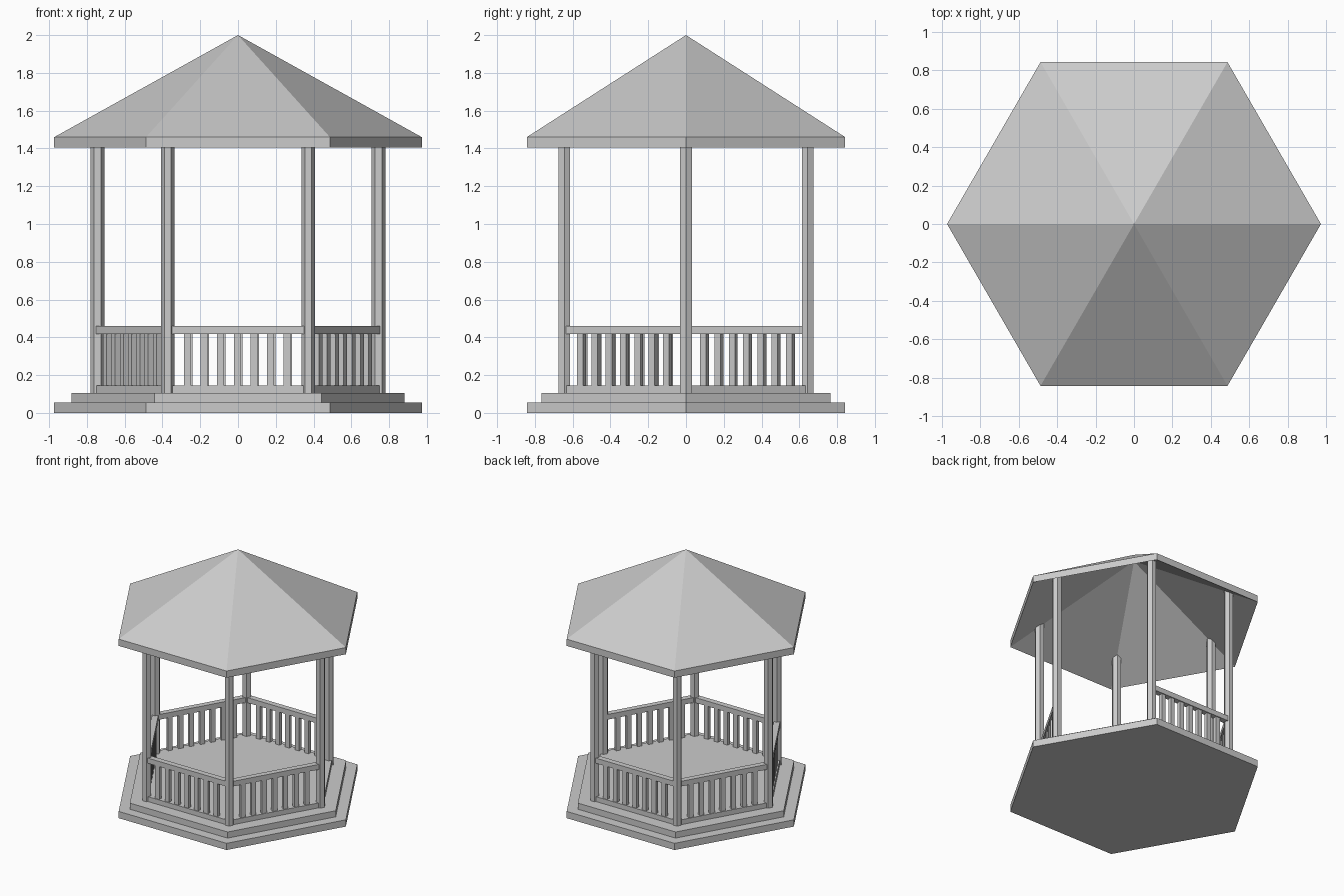
import bpy, bmesh
from math import cos, sin, radians, sqrt
from mathutils import Matrix

cube = bpy.data.objects.get("Cube")
if cube:
    bpy.data.objects.remove(cube, do_unlink=True)

paint = bpy.data.materials.new("light_grey")
paint.use_nodes = True
GREY = (0.6, 0.6, 0.6, 1)
paint.diffuse_color = GREY
paint.node_tree.nodes["Principled BSDF"].inputs["Base Color"].default_value = GREY

EAVE_R, RIM_Z, EAVE_Z, APEX_Z = 0.973, 1.405, 1.46, 2.0
CEILING_Z = APEX_Z - (EAVE_Z - RIM_Z)
POST_R, POST_RING = 0.036, 0.744
STEP_Z, FLOOR_Z = 0.105, 0.145


def finish(name, bm):
    bmesh.ops.recalc_face_normals(bm, faces=bm.faces)
    mesh = bpy.data.meshes.new(name)
    bm.to_mesh(mesh)
    bm.free()
    mesh.materials.append(paint)
    obj = bpy.data.objects.new(name, mesh)
    bpy.context.collection.objects.link(obj)


def hexagon(bm, radius, z, center=(0, 0)):
    return [bm.verts.new((center[0] + radius * cos(radians(60 * i)),
                          center[1] + radius * sin(radians(60 * i)), z)) for i in range(6)]


def bridge(bm, low, high):
    for i in range(6):
        j = (i + 1) % 6
        bm.faces.new((low[i], low[j], high[j], high[i]))


def cone(bm, ring, z):
    tip = bm.verts.new((0, 0, z))
    for i in range(6):
        bm.faces.new((ring[i], ring[(i + 1) % 6], tip))


def hex_prism(bm, radius, z0, z1, center=(0, 0)):
    low, high = hexagon(bm, radius, z0, center), hexagon(bm, radius, z1, center)
    bridge(bm, low, high)
    bm.faces.new(low)
    bm.faces.new(high)
    return high


def box(bm, size, center, turn):
    bmesh.ops.create_cube(bm, size=1, matrix=turn @ Matrix.Translation(center)
                          @ Matrix.Diagonal((*size, 1)))


def ceiling_height(co):
    # height of the sloping ceiling above a point on the plan
    reach = max(co.x * cos(radians(a)) + co.y * sin(radians(a)) for a in range(30, 390, 60))
    return CEILING_Z - (CEILING_Z - RIM_Z) * reach / (EAVE_R * sqrt(3) / 2)


# Stepped base and raised floor
for name, radius, z0, z1 in (("lower_step", EAVE_R, 0, 0.055),
                             ("upper_step", 0.882, 0.055, STEP_Z),
                             ("floor", 0.768, STEP_Z, FLOOR_Z)):
    bm = bmesh.new()
    hex_prism(bm, radius, z0, z1)
    finish(name, bm)

# Thick roof: fascia band, outer slopes and sloping ceiling
bm = bmesh.new()
rim, eave = hexagon(bm, EAVE_R, RIM_Z), hexagon(bm, EAVE_R, EAVE_Z)
bridge(bm, rim, eave)
cone(bm, eave, APEX_Z)
cone(bm, rim, CEILING_Z)
finish("roof", bm)

# Posts, cut to the slope of the ceiling
for i in range(6):
    a = radians(60 * i)
    bm = bmesh.new()
    top = hex_prism(bm, POST_R, STEP_Z, EAVE_Z, (POST_RING * cos(a), POST_RING * sin(a)))
    for v in top:
        v.co.z = ceiling_height(v.co)
    bmesh.ops.triangulate(bm, faces=[f for f in bm.faces if len(f.verts) == 6])
    finish(f"post_{i + 1}", bm)

# Railings on five sides; the side between the first two posts is the entrance
side = POST_RING * sqrt(3) / 2
for i in range(1, 6):
    turn = Matrix.Rotation(radians(60 * i + 30), 4, "Z")
    bm = bmesh.new()
    box(bm, (0.046, POST_RING, 0.042), (side, 0, 0.439), turn)
    for k in range(-3, 4):
        box(bm, (0.03, 0.037, 0.275), (side, k * 0.0875 - 0.004, 0.2825), turn)
    finish(f"railing_{i}", bm)
